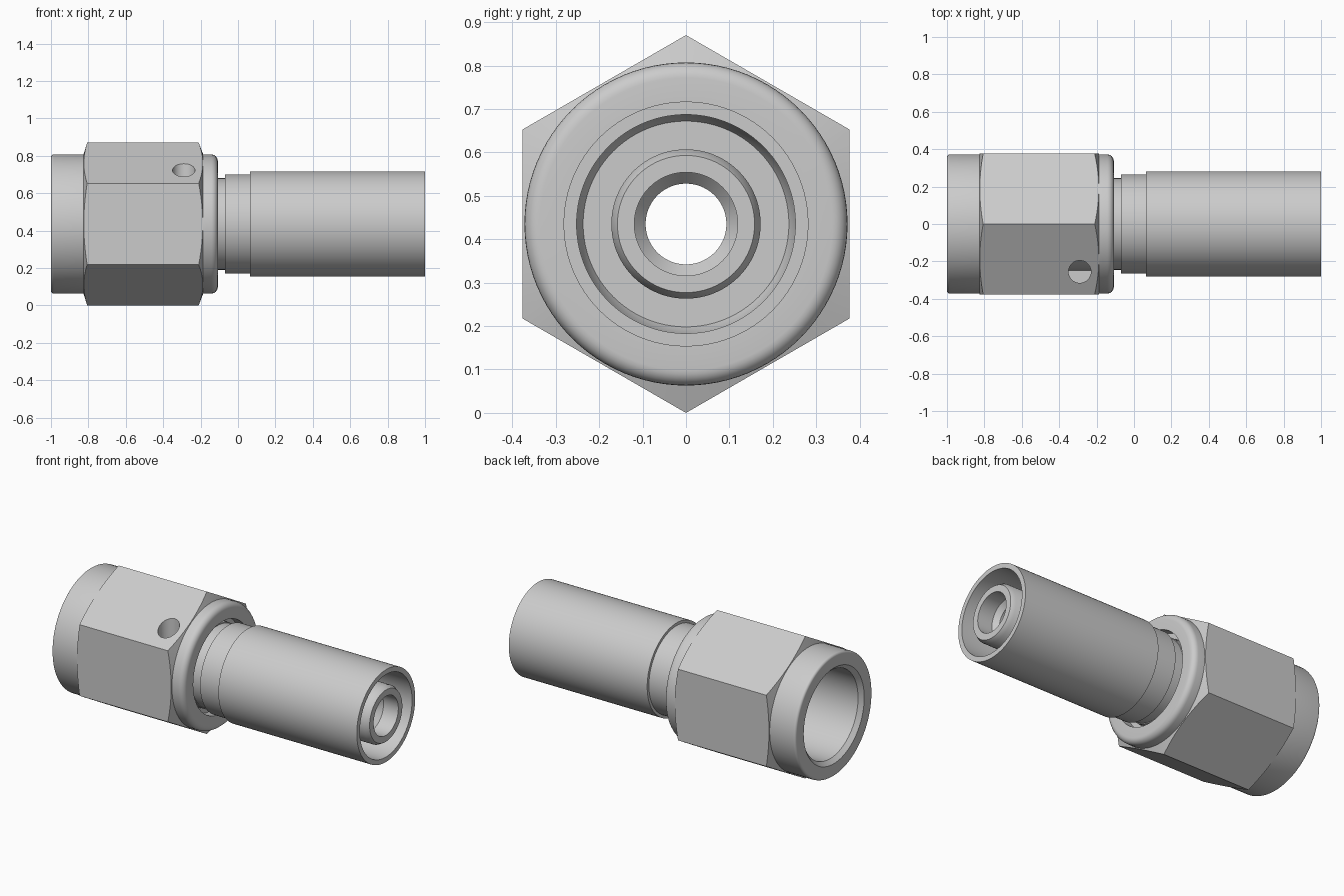
import bpy, bmesh, math
from mathutils import Matrix

AXIS_Z = 0.435      # height of the fitting's axis
HEX_R = 0.435       # hexagon corner radius
SEGMENTS = 96

old = bpy.data.objects.get("Cube")
if old:
    bpy.data.objects.remove(old, do_unlink=True)

steel = bpy.data.materials.new("plain grey steel")
steel.use_nodes = True
GREY = (0.6, 0.6, 0.6, 1)
steel.diffuse_color = GREY
steel.node_tree.nodes["Principled BSDF"].inputs["Base Color"].default_value = GREY


def add_object(name, bm):
    bmesh.ops.recalc_face_normals(bm, faces=bm.faces)
    mesh = bpy.data.meshes.new(name)
    bm.to_mesh(mesh)
    bm.free()
    mesh.materials.append(steel)
    obj = bpy.data.objects.new(name, mesh)
    bpy.context.collection.objects.link(obj)
    return obj


def lathe(name, profile):
    """Revolve a closed (x, radius) outline about the fitting's axis."""
    bm = bmesh.new()
    rings = []
    for i in range(SEGMENTS):
        a = math.tau * i / SEGMENTS
        rings.append([bm.verts.new((x, r * math.sin(a), AXIS_Z + r * math.cos(a)))
                      for x, r in profile])
    n = len(profile)
    for i, ring in enumerate(rings):
        after = rings[(i + 1) % SEGMENTS]
        for j in range(n):
            k = (j + 1) % n
            bm.faces.new((ring[j], ring[k], after[k], after[j]))
    return add_object(name, bm)


def prism(name, sides, radius, depth, matrix):
    bm = bmesh.new()
    bmesh.ops.create_cone(bm, cap_ends=True, segments=sides, radius1=radius,
                          radius2=radius, depth=depth, matrix=matrix)
    return add_object(name, bm)


def fillet(cx, cr, radius, start, end, steps=6):
    """Points of a rounded outline corner, angles in degrees."""
    angles = [math.radians(start + (end - start) * i / steps) for i in range(steps + 1)]
    return [(cx + radius * math.cos(a), cr + radius * math.sin(a)) for a in angles]


def select(obj):
    bpy.ops.object.select_all(action='DESELECT')
    obj.select_set(True)
    bpy.context.view_layer.objects.active = obj


def boolean(obj, cutter, operation):
    mod = obj.modifiers.new("cut", 'BOOLEAN')
    mod.object, mod.operation, mod.solver = cutter, operation, 'EXACT'
    select(obj)
    bpy.ops.object.modifier_apply(modifier=mod.name)
    bpy.data.objects.remove(cutter, do_unlink=True)


# Swivel nut: round collars, chamfered hexagon and stepped bore
nut_outline = (
    fillet(-0.985, 0.357, 0.015, 180, 90)
    + [(-0.826, 0.372), (-0.802, 0.45), (-0.216, 0.45), (-0.186, 0.372)]
    + fillet(-0.143, 0.337, 0.035, 90, 0)
    + [(-0.108, 0.278), (-0.17, 0.278), (-0.17, 0.25), (-0.36, 0.25),
       (-0.38, 0.268), (-0.975, 0.268), (-1.0, 0.292)])
nut = lathe("swivel_nut", nut_outline)
turn = Matrix.Translation((-0.5, 0, AXIS_Z)) @ Matrix.Rotation(math.pi / 2, 4, 'Y')
# One corner of the hexagon points straight up
corner_up = Matrix.Rotation(math.pi / 2, 4, 'Z')
hexagon = prism("hexagon", 6, HEX_R, 1.4, turn @ corner_up)
if max(v.co.z for v in hexagon.data.vertices) < AXIS_Z + HEX_R * 0.95:
    hexagon.data.transform(Matrix.Translation((0, 0, AXIS_Z))
                           @ Matrix.Rotation(math.pi / 6, 4, 'X')
                           @ Matrix.Translation((0, 0, -AXIS_Z)))
boolean(nut, hexagon, 'INTERSECT')

# Retaining wire hole drilled straight down beside the axis
drill = prism("drill", 32, 0.06, 0.5, Matrix.Translation((-0.29, -0.255, 0.71)))
boolean(nut, drill, 'DIFFERENCE')

# Body: seat inside the nut, neck, shoulder and inner hose tail with through bore
body = lathe("body_and_hose_tail", [
    (-0.45, 0.093), (-0.45, 0.22), (-0.42, 0.249), (-0.14, 0.249), (-0.14, 0.245),
    (-0.07, 0.245), (-0.07, 0.265), (0.10, 0.265), (0.10, 0.172), (0.975, 0.172),
    (1.0, 0.158), (1.0, 0.119), (0.90, 0.119), (0.87, 0.093)])

# Outer crimp sleeve around the hose tail
sleeve = lathe("crimp_sleeve", [
    (0.065, 0.20), (0.065, 0.282), (1.0, 0.282), (1.0, 0.252),
    (0.16, 0.252), (0.13, 0.237), (0.13, 0.17), (0.09, 0.17)])

for obj in (nut, body, sleeve):
    select(obj)
    bpy.ops.object.shade_smooth_by_angle(angle=math.radians(30))
